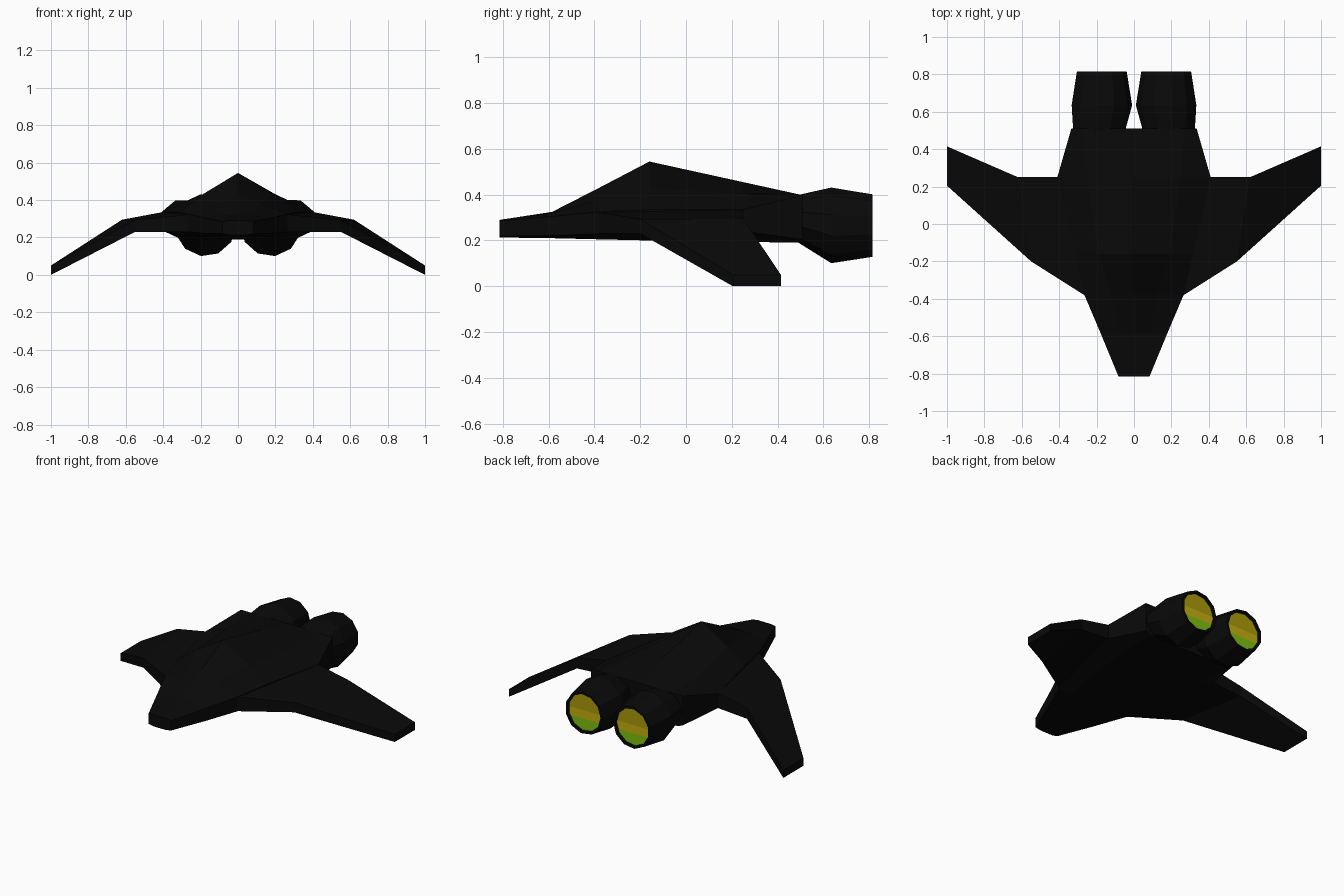
import bpy, bmesh, math

if "Cube" in bpy.data.objects:
    bpy.data.objects.remove(bpy.data.objects["Cube"])


def material(name, rgb):
    m = bpy.data.materials.new(name)
    m.diffuse_color = (*rgb, 1)
    m.use_nodes = True
    m.node_tree.nodes["Principled BSDF"].inputs["Base Color"].default_value = m.diffuse_color
    return m


BLACK = material("hull black", (0.0027, 0.0027, 0.0027))
OCHRE = material("dark ochre glow", (0.41, 0.32, 0.003))
GOLD = material("gold glow", (0.55, 0.43, 0.005))
GREEN = material("green glow", (0.20, 0.52, 0.005))


def finish(bm, name, mats):
    me = bpy.data.meshes.new(name)
    bm.to_mesh(me)
    bm.free()
    for m in mats:
        me.materials.append(m)
    ob = bpy.data.objects.new(name, me)
    bpy.context.collection.objects.link(ob)
    return ob


def loft(name, rings):
    """Skin a row of closed rings that have equal point counts."""
    bm = bmesh.new()
    vs = [[bm.verts.new(p) for p in r] for r in rings]
    n = len(vs[0])
    for a, b in zip(vs, vs[1:]):
        for i in range(n):
            j = (i + 1) % n
            bm.faces.new((a[i], a[j], b[j], b[i]))
    bm.faces.new(vs[0])
    bm.faces.new(vs[-1])
    bmesh.ops.recalc_face_normals(bm, faces=bm.faces)
    return finish(bm, name, [BLACK])


# Fuselage: y, ridge z, shoulder x/z, edge x, edge top/bottom z, belly x/z
stations = [
    (-0.815, 0.290, 0.045, 0.290, 0.083, 0.285, 0.220, 0.045, 0.213),
    (-0.585, 0.325, 0.080, 0.320, 0.178, 0.305, 0.222, 0.100, 0.210),
    (-0.380, 0.430, 0.120, 0.378, 0.265, 0.325, 0.230, 0.180, 0.205),
    (-0.160, 0.545, 0.190, 0.430, 0.315, 0.335, 0.235, 0.240, 0.200),
    (0.250, 0.455, 0.250, 0.402, 0.410, 0.335, 0.240, 0.290, 0.194),
    (0.510, 0.398, 0.270, 0.398, 0.335, 0.398, 0.205, 0.300, 0.190),
]
rings = []
for y, rz, sx, sz, ex, et, eb, bx, bz in stations:
    half = [(sx, sz), (ex, et), (ex, eb), (bx, bz)]
    section = [(0, rz)] + half + [(-x, z) for x, z in reversed(half)]
    rings.append([(x, y, z) for x, z in section])
loft("fuselage", rings)

# Drooped wings: leading x/y/bottom/top, then trailing x/y/bottom/top
wing = [
    ((0.250, -0.39, 0.230, 0.325), (0.395, 0.25, 0.240, 0.337)),
    ((0.550, -0.20, 0.230, 0.293), (0.620, 0.25, 0.225, 0.295)),
    ((1.000, 0.205, 0.000, 0.050), (1.000, 0.415, 0.000, 0.050)),
]

SIDES = 11


def circle(cx, y, cz, rx, rz, s):
    return [(s * (cx - rx * math.cos(2 * math.pi * i / SIDES)), y,
             cz + rz * math.sin(2 * math.pi * i / SIDES)) for i in range(SIDES)]


for s, side in ((1, "right"), (-1, "left")):
    loft(side + "_wing", [
        [(s * a[0], a[1], a[2]), (s * a[0], a[1], a[3]),
         (s * b[0], b[1], b[3]), (s * b[0], b[1], b[2])] for a, b in wing])

    # Engine pod with a shallow recessed nozzle
    loft(side + "_engine", [
        circle(0.190, 0.490, 0.295, 0.140, 0.105, s),
        circle(0.175, 0.635, 0.266, 0.165, 0.167, s),
        circle(0.175, 0.815, 0.265, 0.136, 0.138, s),
        circle(0.175, 0.815, 0.265, 0.122, 0.124, s),
        circle(0.175, 0.797, 0.265, 0.120, 0.122, s)])

    # Exhaust glow disc, cut into colour bands by height
    bm = bmesh.new()
    bm.faces.new([bm.verts.new(p) for p in circle(0.175, 0.800, 0.265, 0.120, 0.122, s)])
    for z in (0.220, 0.275):
        bmesh.ops.bisect_plane(bm, geom=bm.verts[:] + bm.edges[:] + bm.faces[:],
                               plane_co=(0, 0, z), plane_no=(0, 0, 1))
    for f in bm.faces:
        z = f.calc_center_median().z
        f.material_index = 2 if z < 0.220 else 1 if z < 0.275 else 0
        f.normal_update()
        if f.normal.y < 0:
            f.normal_flip()
    finish(bm, side + "_exhaust_glow", [OCHRE, GOLD, GREEN])
